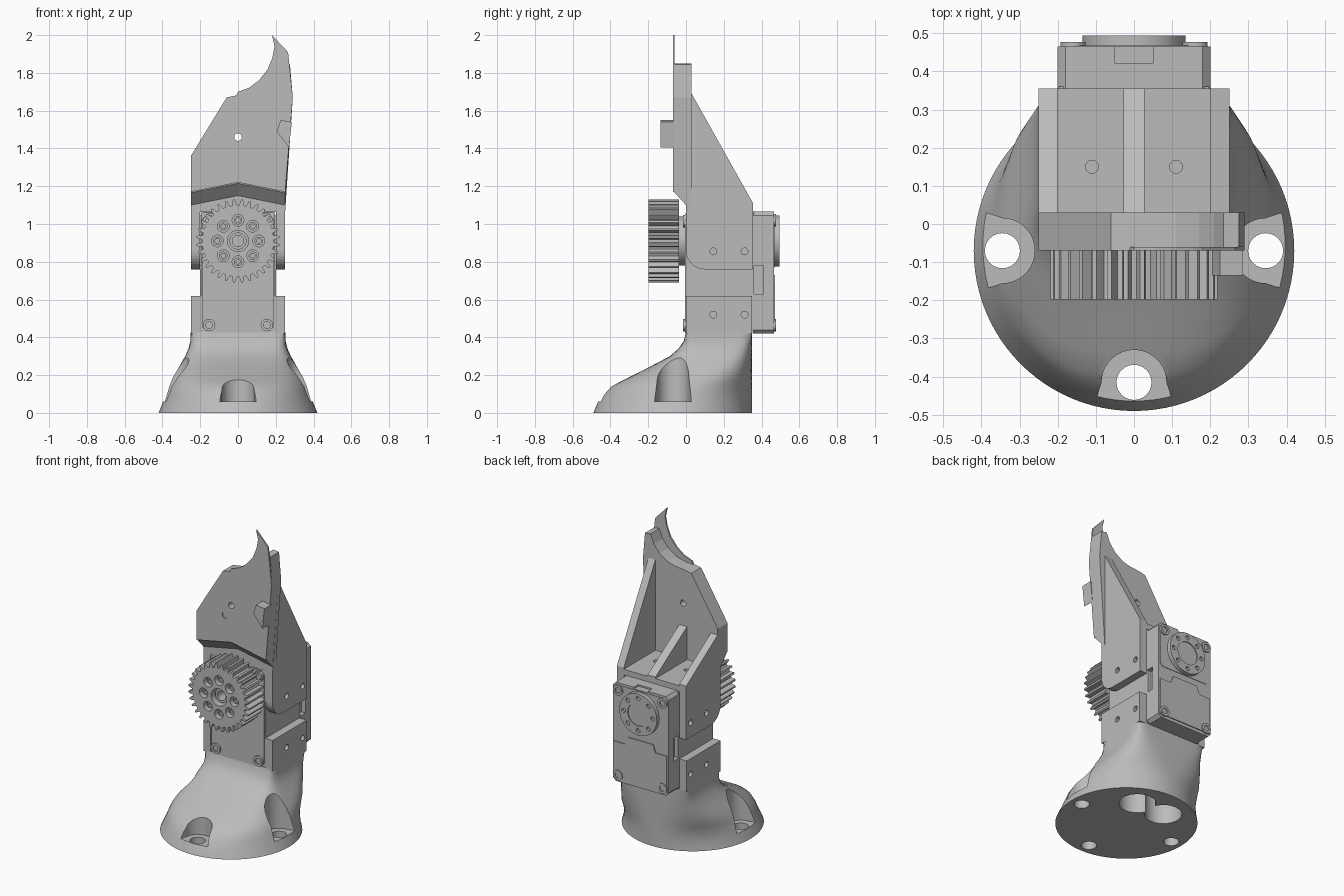
import bpy, bmesh, math
from math import sin, cos, pi

cube = bpy.data.objects.get("Cube")
if cube:
    bpy.data.objects.remove(cube)

grey = bpy.data.materials.new("plain grey")
grey.use_nodes = True
grey.diffuse_color = (0.5, 0.5, 0.5, 1)
grey.node_tree.nodes["Principled BSDF"].inputs["Base Color"].default_value = (0.5, 0.5, 0.5, 1)


def finish(name, bm):
    bmesh.ops.recalc_face_normals(bm, faces=bm.faces)
    mesh = bpy.data.meshes.new(name)
    bm.to_mesh(mesh)
    bm.free()
    mesh.materials.append(grey)
    ob = bpy.data.objects.new(name, mesh)
    bpy.context.collection.objects.link(ob)
    return ob


def place(axis, p, d):
    return {"x": (d, p[0], p[1]), "y": (p[0], d, p[1]), "z": (p[0], p[1], d)}[axis]


def loft(name, rings):
    bm = bmesh.new()
    loops = [[bm.verts.new(c) for c in ring] for ring in rings]
    n = len(loops[0])
    for lo, hi in zip(loops, loops[1:]):
        for i in range(n):
            j = (i + 1) % n
            bm.faces.new((lo[i], lo[j], hi[j], hi[i]))
    bm.faces.new(loops[0])
    bm.faces.new(loops[-1])
    return finish(name, bm)


def prism(name, pts, axis, a, b):
    return loft(name, [[place(axis, p, d) for p in pts] for d in (a, b)])


def circle(c, r, n=32):
    return [(c[0] + r * cos(2 * pi * i / n), c[1] + r * sin(2 * pi * i / n)) for i in range(n)]


def rect(x0, x1, y0, y1, c=0):
    if not c:
        return [(x0, y0), (x1, y0), (x1, y1), (x0, y1)]
    return [(x0 + c, y0), (x1 - c, y0), (x1, y0 + c), (x1, y1 - c),
            (x1 - c, y1), (x0 + c, y1), (x0, y1 - c), (x0, y0 + c)]


def activate(ob):
    bpy.ops.object.select_all(action="DESELECT")
    ob.select_set(True)
    bpy.context.view_layer.objects.active = ob


def cut(ob, cutters):
    activate(ob)
    for c in cutters:
        mod = ob.modifiers.new("cut", "BOOLEAN")
        mod.operation = "DIFFERENCE"
        mod.solver = "EXACT"
        mod.object = c
        bpy.ops.object.modifier_apply(modifier=mod.name)
        bpy.data.objects.remove(c)


def smooth(ob, angle=35):
    activate(ob)
    bpy.ops.object.shade_smooth_by_angle(angle=math.radians(angle))


def drill(c, r, axis, a, b):
    return prism("cutter", circle(c, r, 24), axis, a, b)


# Flared foot: height, half width, front edge, squareness of each section
SECTIONS = [(0, .42, -.49, 2), (.05, .40, -.47, 2), (.1, .38, -.44, 2.1), (.14, .365, -.40, 2.3),
            (.17, .352, -.34, 2.5), (.2, .338, -.28, 2.8), (.25, .308, -.18, 3.4),
            (.3, .28, -.085, 4.5), (.34, .262, -.04, 6), (.38, .252, -.012, 10), (.43, .25, 0, 20)]


def section(z, w, front, n, count=96):
    ring = []
    for i in range(count):
        c, s = cos(2 * pi * i / count), sin(2 * pi * i / count)
        k = (abs(c) ** n + abs(s) ** n) ** (-1 / n)
        ring.append((w * k * c, (front + .35) / 2 + (.35 - front) / 2 * k * s, z))
    return ring


foot = loft("foot", [section(*s) for s in SECTIONS])

# Open screw pockets, screw holes and the hollow under the foot
cutters = []
for turn in (-pi / 2, 0, pi):
    ux, uy = cos(turn), sin(turn)
    outline = [(.345 + .085 * cos(a), .085 * sin(a)) for a in
               [pi / 2 + pi * i / 20 for i in range(21)]] + [(.39, -.1), (.47, -.16), (.47, .16), (.39, .1)]
    outline = [(x * ux - y * uy, x * uy + y * ux - .07) for x, y in outline]
    cutters.append(prism("cutter", outline, "z", .06, .5))
    cutters.append(drill((.345 * ux, .345 * uy - .07), .046, "z", -.1, .2))
cutters += [drill((s * .1, .15), .11, "z", -.1, .3) for s in (-1, 1)]
cut(foot, cutters)
smooth(foot)

# Collar walls beside the motor
for side, s in (("left", 1), ("right", -1)):
    wall = prism(side + "_collar_wall", rect(0, .35, .42, .62), "x", s * .197, s * .25)
    cut(wall, [drill((y, .52), .018, "x", s * .23, s * .3) for y in (.145, .31)])

# Motor body, front plate and rear cover
prism("motor_body", rect(-.196, .196, .425, 1.06), "y", .004, .36)
prism("motor_front_plate", rect(-.19, .19, .425, 1.055, .03), "y", -.004, .004)
cover = prism("motor_rear_cover", rect(-.2, .2, .42, 1.065, .02), "y", .355, .465)
notches = [prism("cutter", rect(s * .17, s * .25, .345, .41), "z", .63, .78) for s in (-1, 1)]
notches.append(prism("cutter", rect(-.05, .05, .42, .5), "z", 1.055, 1.1))
cut(cover, notches)
panel = [(-.19, .44), (.19, .44), (.19, .68), (.11, .68), (.09, .73), (-.09, .73), (-.11, .68), (-.19, .68)]
prism("rear_panel", panel, "y", .465, .471)
prism("upper_rear_panel", rect(-.19, .19, .77, 1.05, .02), "y", .465, .468)


# Corner screws with sunk sockets
def screw(name, x, z, y, out):
    head = prism(name, circle((x, z), .033, 24), "y", y, y + out * .012)
    cut(head, [drill((x, z), .018, "y", y + out * .004, y + out * .03)])


for s in (-1, 1):
    screw("front_screw", s * .153, .465, -.004, -1)
    screw("front_screw", s * .153, 1.015, -.004, -1)
    for z in (.465, 1.02):
        screw("rear_screw", s * .16, z, .465, 1)

# Rear idler disc
AXIS = (0, .91)
disc = prism("rear_idler_disc", circle(AXIS, .135, 64), "y", .46, .494)
holes = [drill(p, .014, "y", .48, .52) for p in circle(AXIS, .105, 8)]
holes.append(drill(AXIS, .075, "y", .488, .52))
cut(disc, holes)
smooth(disc)

# Drive horn and spur gear
smooth(prism("drive_horn", circle(AXIS, .13, 64), "y", -.04, 0))
TEETH = 32
teeth = []
for i in range(TEETH):
    for frac, r in ((-.32, .19), (-.13, .22), (.13, .22), (.32, .19)):
        a = 2 * pi * (i + frac + .5) / TEETH
        teeth.append((r * sin(a), AXIS[1] + r * cos(a)))
gear = prism("spur_gear", teeth, "y", -.198, -.036)
cut(gear, [drill(AXIS, .056, "y", -.25, -.09)] + [drill(p, .031, "y", -.25, -.15) for p in circle(AXIS, .11, 8)])
smooth(gear, 30)
hub = prism("gear_hub", circle(AXIS, .045), "y", -.17, -.08)
cut(hub, [drill(AXIS, .03, "y", -.25, -.1)])
for p in circle(AXIS, .11, 8):
    bolt = prism("gear_bolt", circle(p, .022, 20), "y", -.175, -.14)
    cut(bolt, [drill(p, .012, "y", -.25, -.16)])

# Bracket cheeks that rise into triangular ribs
corner = [(.1 - .1 * cos(a), .86 - .1 * sin(a)) for a in [pi / 2 * i / 10 for i in range(11)]]
for side, s, top in (("left", 1, 1.69), ("right", -1, 1.32)):
    outline = [(0, 1.1)] + corner + [(.355, .76), (.355, 1.11), (.03, top), (0, top)]
    cheek = prism(side + "_bracket_cheek", outline, "x", s * .2, s * .25)
    cut(cheek, [drill((y, .855), .018, "x", s * .23, s * .3) for y in (.145, .31)])
prism("middle_rib", [(.02, 1.09), (.355, 1.09), (.355, 1.11), (.02, 1.32)], "x", -.028, .028)

# Shelf over the motor
shelf = prism("bracket_shelf", rect(-.25, .25, 0, .355), "z", 1.063, 1.1)
cut(shelf, [drill((s * .11, .15), .017, "z", 1.0, 1.2) for s in (-1, 1)])

# Jagged plate: thin front skin with a hooked tip, thicker backing behind it
left_edge = [(-.25, 1.36), (-.06, 1.67), (-.01, 1.68)]
hook = [(0, 1.70), (.06, 1.722), (.11, 1.76), (.155, 1.815), (.182, 1.88), (.193, 1.94),
        (.18, 2.0), (.265, 1.91), (.29, 1.67)]
step = [(.05, 1.685), (.11, 1.70), (.17, 1.74), (.21, 1.79), (.235, 1.85), (.275, 1.845), (.29, 1.67)]


def chevron(drop):
    return [(.25, 1.17 - drop), (0, 1.22 - drop), (-.25, 1.17 - drop)]


skin = prism("plate_skin", chevron(0) + left_edge + hook, "y", -.07, -.06)
core = loft("plate_core", [[place("y", p, y) for p in chevron(drop) + left_edge + step]
                           for y, drop in ((-.06, .005), (0, .07))])
back = prism("plate_back", [(.25, 1.07), (-.25, 1.07)] + left_edge + step, "y", 0, .03)
for part in (skin, core, back):
    cut(part, [drill((0, 1.46), .02, "y", -.2, .2)])
cut(skin, [drill((-.045, 1.385), .02, "y", -.2, -.064)])

# Small tooth on the plate front
prism("plate_tooth", [(.225, 1.55), (.285, 1.54), (.27, 1.405), (.205, 1.49)], "y", -.135, -.06)
